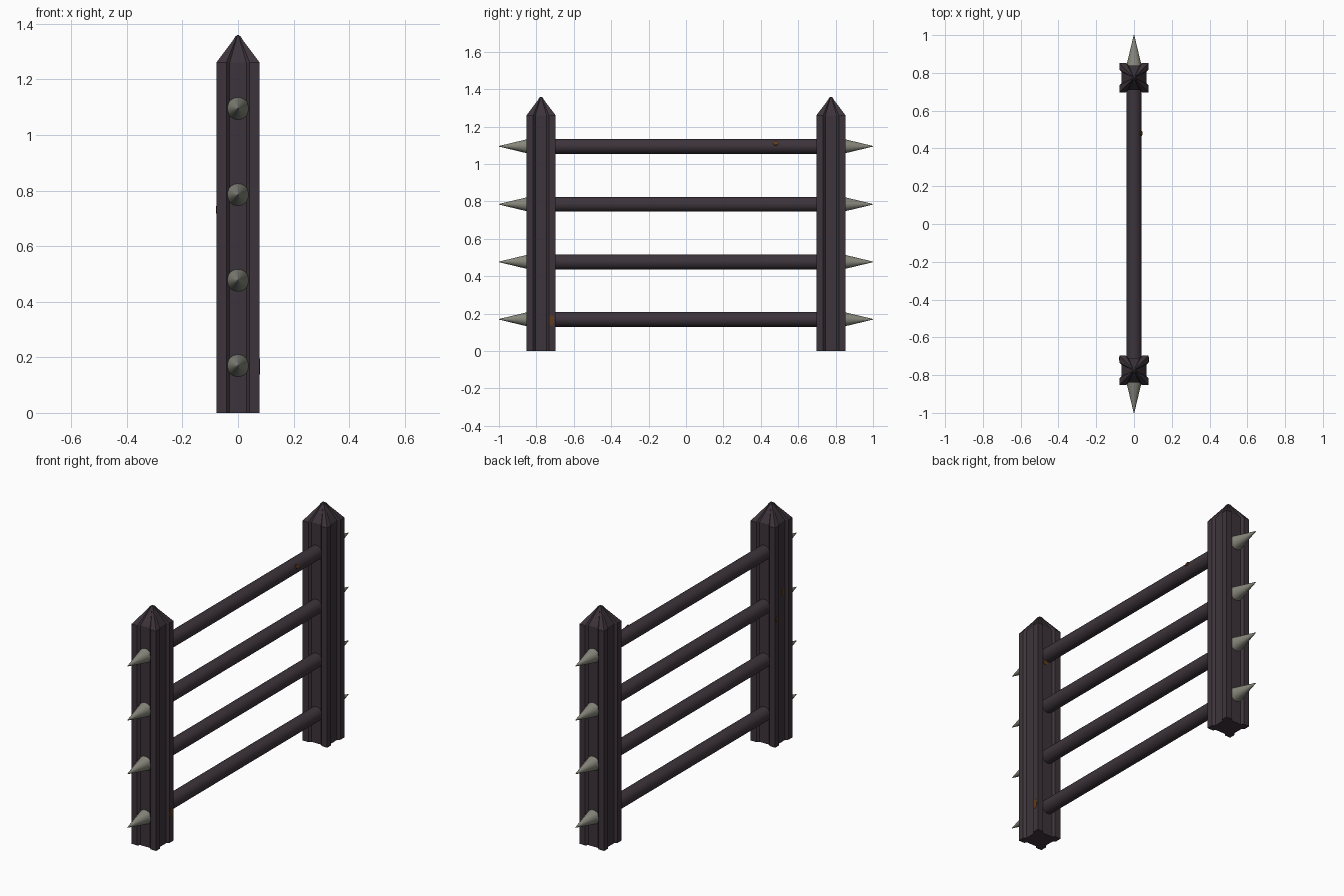
import bpy, bmesh, math
from mathutils import Vector, Matrix

if "Cube" in bpy.data.objects:
    bpy.data.objects.remove(bpy.data.objects["Cube"])


def material(name, rgb):
    m = bpy.data.materials.new(name)
    m.diffuse_color = (*rgb, 1)
    m.use_nodes = True
    m.node_tree.nodes["Principled BSDF"].inputs["Base Color"].default_value = m.diffuse_color
    return m


IRON = material("dark iron", (0.046, 0.034, 0.043))
STEEL = material("pale steel", (0.24, 0.24, 0.20))
RUST = material("rust brown", (0.12, 0.045, 0.012))

POST_Y = 0.775
HALF = 0.078
BAR_Z = (0.17, 0.477, 0.785, 1.095)


def finish(bm, name, mat, smooth=False):
    bmesh.ops.recalc_face_normals(bm, faces=bm.faces)
    me = bpy.data.meshes.new(name)
    bm.to_mesh(me)
    bm.free()
    me.materials.append(mat)
    ob = bpy.data.objects.new(name, me)
    bpy.context.collection.objects.link(ob)
    if smooth:
        bpy.ops.object.select_all(action='DESELECT')
        ob.select_set(True)
        bpy.context.view_layer.objects.active = ob
        bpy.ops.object.shade_smooth_by_angle(angle=math.radians(40))
    return ob


def post(name, y):
    # square section with a shallow groove down each side, pointed top
    side = [(HALF, -HALF), (HALF, -0.042), (0.065, -0.03),
            (0.065, 0.03), (HALF, 0.042)]
    section = [Matrix.Rotation(k * math.pi / 2, 2) @ Vector(p)
               for k in range(4) for p in side]
    bm = bmesh.new()
    rings = []
    for z, s in ((0, 1), (1.26, 1), (1.34, 0.23), (1.355, 0.12)):
        rings.append([bm.verts.new((p.x * s, y + p.y * s, z)) for p in section])
    n = len(section)
    for a, b in zip(rings, rings[1:]):
        for i in range(n):
            j = (i + 1) % n
            bm.faces.new((a[i], a[j], b[j], b[i]))
    bm.faces.new(rings[0][::-1])
    tip = bm.verts.new((0, y, 1.36))
    for i in range(n):
        bm.faces.new((rings[-1][i], rings[-1][(i + 1) % n], tip))
    finish(bm, name, IRON)


def rod(name, y0, y1, z, r0, r1, mat):
    # round bar or cone lying along y, from y0 to y1
    bm = bmesh.new()
    rot = Matrix.Rotation(-math.pi / 2 if y1 > y0 else math.pi / 2, 4, 'X')
    bmesh.ops.create_cone(bm, cap_ends=True, segments=24, radius1=r0, radius2=r1,
                          depth=abs(y1 - y0),
                          matrix=Matrix.Translation((0, (y0 + y1) / 2, z)) @ rot)
    finish(bm, name, mat, True)


def rust_spot(name, loc, normal, w, h):
    # thin flat patch facing along normal
    bm = bmesh.new()
    rot = Vector(normal).to_track_quat('Z', 'Y').to_matrix().to_4x4()
    bmesh.ops.create_cone(bm, cap_ends=True, segments=7, radius1=0.5, radius2=0.5,
                          depth=0.004,
                          matrix=Matrix.Translation(loc) @ rot @ Matrix.Diagonal((w, h, 1, 1)))
    finish(bm, name, RUST)


# posts
post("front_post", -POST_Y)
post("back_post", POST_Y)

# crossbars with a spike at each end
for i, z in enumerate(BAR_Z, 1):
    rod(f"crossbar_{i}", -0.72, 0.72, z, 0.04, 0.04, IRON)
    for label, s in (("front", -1), ("back", 1)):
        rod(f"{label}_spike_{i}", s * 0.835, s * 1.0, z, 0.041, 0.0015, STEEL)

# small rust patches
rust_spot("rust_post_low", (HALF, -0.718, 0.165), (1, 0, 0), 0.028, 0.06)
rust_spot("rust_bar", (0.038, 0.48, 1.112), (0.92, 0, 0.4), 0.028, 0.028)
rust_spot("rust_post_mid", (-0.065, -0.785, 0.86), (-1, 0, 0), 0.028, 0.05)
rust_spot("rust_post_edge", (-HALF, -0.714, 0.73), (-1, 0, 0), 0.02, 0.03)
rust_spot("rust_post_inner", (0.015, -0.709, 1.05), (0, 1, 0), 0.03, 0.04)
